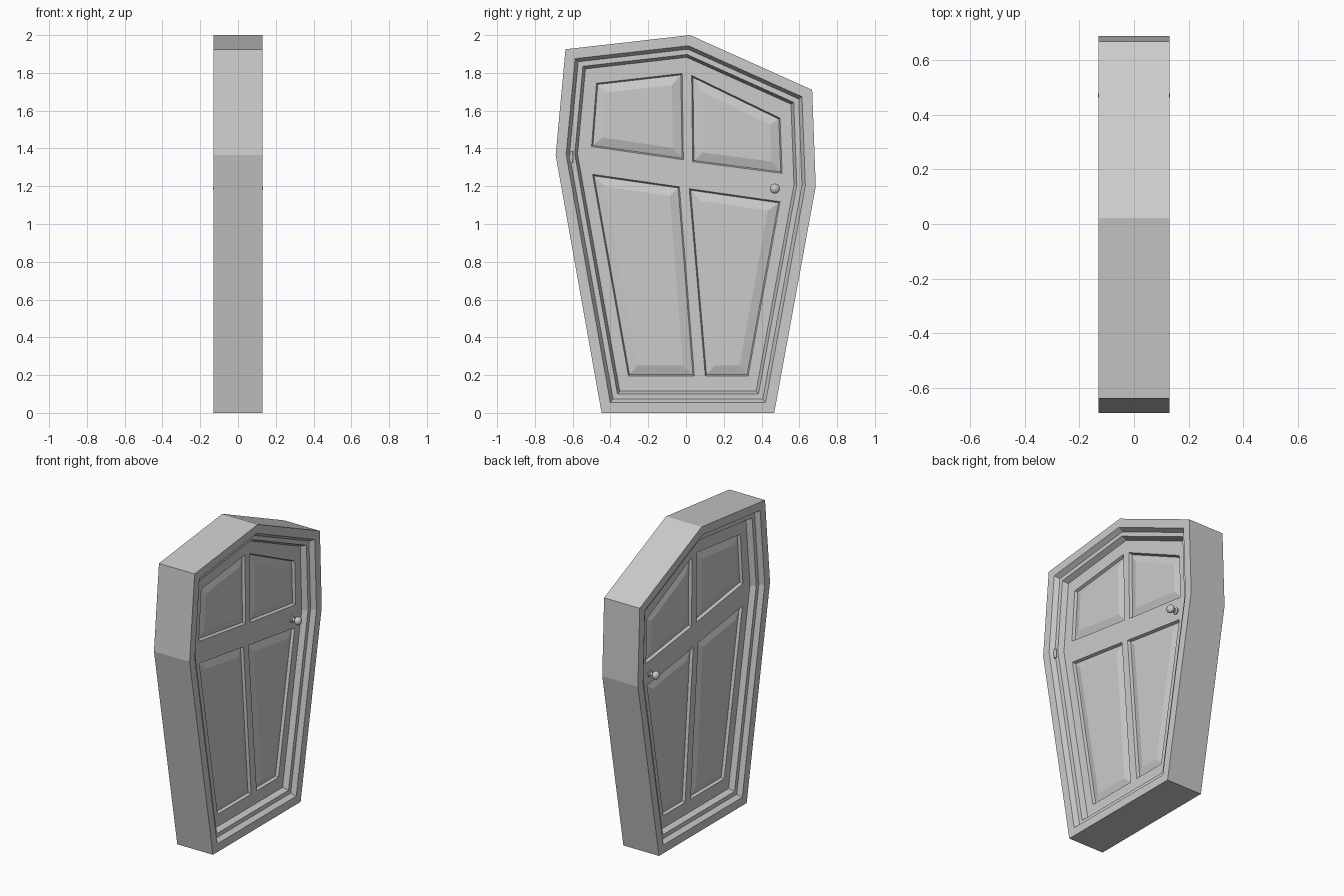
import bpy, bmesh, math
from mathutils import Vector, Matrix

if "Cube" in bpy.data.objects:
    bpy.data.objects.remove(bpy.data.objects["Cube"])

HALF = 0.13    # half depth of the frame
DOOR = 0.065   # x of the door face

# Crooked coffin outline as (y, z), counter-clockwise seen from +x
OUTLINE = [(-0.447, 0), (0.467, 0), (0.687, 1.20), (0.668, 1.71),
           (0.022, 2.0), (-0.638, 1.925), (-0.69, 1.365)]

# Four door panels
PANELS = [
    [(-0.50, 1.41), (-0.014, 1.34), (-0.02, 1.797), (-0.474, 1.745)],
    [(0.035, 1.33), (0.509, 1.268), (0.498, 1.56), (0.03, 1.787)],
    [(-0.305, 0.196), (0.044, 0.196), (-0.035, 1.197), (-0.495, 1.263)],
    [(0.102, 0.196), (0.329, 0.196), (0.498, 1.118), (0.017, 1.187)],
]


def inset(points, d):
    """Mitred inward offset of a counter-clockwise polygon."""
    pts = [Vector(p) for p in points]
    out = []
    for i, p in enumerate(pts):
        e1 = (p - pts[i - 1]).normalized()
        e2 = (pts[(i + 1) % len(pts)] - p).normalized()
        n1, n2 = Vector((-e1.y, e1.x)), Vector((-e2.y, e2.x))
        out.append(p + (n1 + n2) * d / (1 + n1.dot(n2)))
    return out


def ring(bm, points, x):
    return [bm.verts.new((x, p[0], p[1])) for p in points]


def bridge(bm, a, b):
    for i in range(len(a)):
        j = (i + 1) % len(a)
        bm.faces.new((a[i], a[j], b[j], b[i]))


def finish(bm, name, mirror=True):
    me = bpy.data.meshes.new(name)
    bm.to_mesh(me)
    bm.free()
    ob = bpy.data.objects.new(name, me)
    bpy.context.collection.objects.link(ob)
    if mirror:
        ob.modifiers.new("mirror", 'MIRROR').use_axis[0] = True
    return ob


# Frame: stepped profile of (inset, x) swept round the outline
bm = bmesh.new()
profile = [(0, 0), (0, HALF), (0.055, HALF), (0.073, 0.1), (0.1, 0.1), (0.115, DOOR)]
rings = [ring(bm, inset(OUTLINE, d), x) for d, x in profile]
for a, b in zip(rings, rings[1:]):
    bridge(bm, a, b)
finish(bm, "door_frame")

# Door leaf: flat face with four holes, each holding a raised panel
bm = bmesh.new()
edge = ring(bm, inset(OUTLINE, 0.115), DOOR)
rims = [ring(bm, p, DOOR) for p in PANELS]
edges = [bm.edges.new((loop[i - 1], loop[i]))
         for loop in [edge] + rims for i in range(len(loop))]
bmesh.ops.triangle_fill(bm, edges=edges, use_beauty=True, normal=(1, 0, 0))
for pts, rim in zip(PANELS, rims):
    groove = ring(bm, inset(pts, 0.007), DOOR - 0.018)
    field = ring(bm, inset(pts, 0.055), DOOR - 0.003)
    bridge(bm, rim, groove)
    bridge(bm, groove, field)
    bm.faces.new(field)
finish(bm, "door_leaf")

# Door knob: rose, stem and ball turned round the x axis
bm = bmesh.new()
prof = [(DOOR, 0.021), (0.071, 0.021), (0.075, 0.011), (0.09, 0.011)]
for k in range(1, 8):
    t = math.radians(150 - 150 * (k - 1) / 6)
    prof.append((0.110 + 0.022 * math.cos(t), max(0.027 * math.sin(t), 0.0005)))
turn = [(math.cos(k * math.tau / 20), math.sin(k * math.tau / 20)) for k in range(20)]
rings = [ring(bm, [(0.47 + r * c, 1.187 + r * s) for c, s in turn], x) for x, r in prof]
for a, b in zip(rings, rings[1:]):
    bridge(bm, a, b)
bm.faces.new(rings[-1])
knob = finish(bm, "door_knob")
bpy.context.view_layer.objects.active = knob
knob.select_set(True)
bpy.ops.object.shade_smooth_by_angle()

# Hinge: three stacked knuckles with a small leaf
bm = bmesh.new()
for k, r in enumerate((0.008, 0.010, 0.008)):
    bmesh.ops.create_cone(bm, cap_ends=True, segments=12, radius1=r, radius2=r, depth=0.02,
                          matrix=Matrix.Translation((0.106, -0.607, 1.335 + k * 0.02)))
bmesh.ops.create_cube(bm, size=1, matrix=Matrix.Translation((0.1, -0.607, 1.355))
                      @ Matrix.Diagonal((0.006, 0.034, 0.04, 1)))
finish(bm, "hinge", mirror=False)
